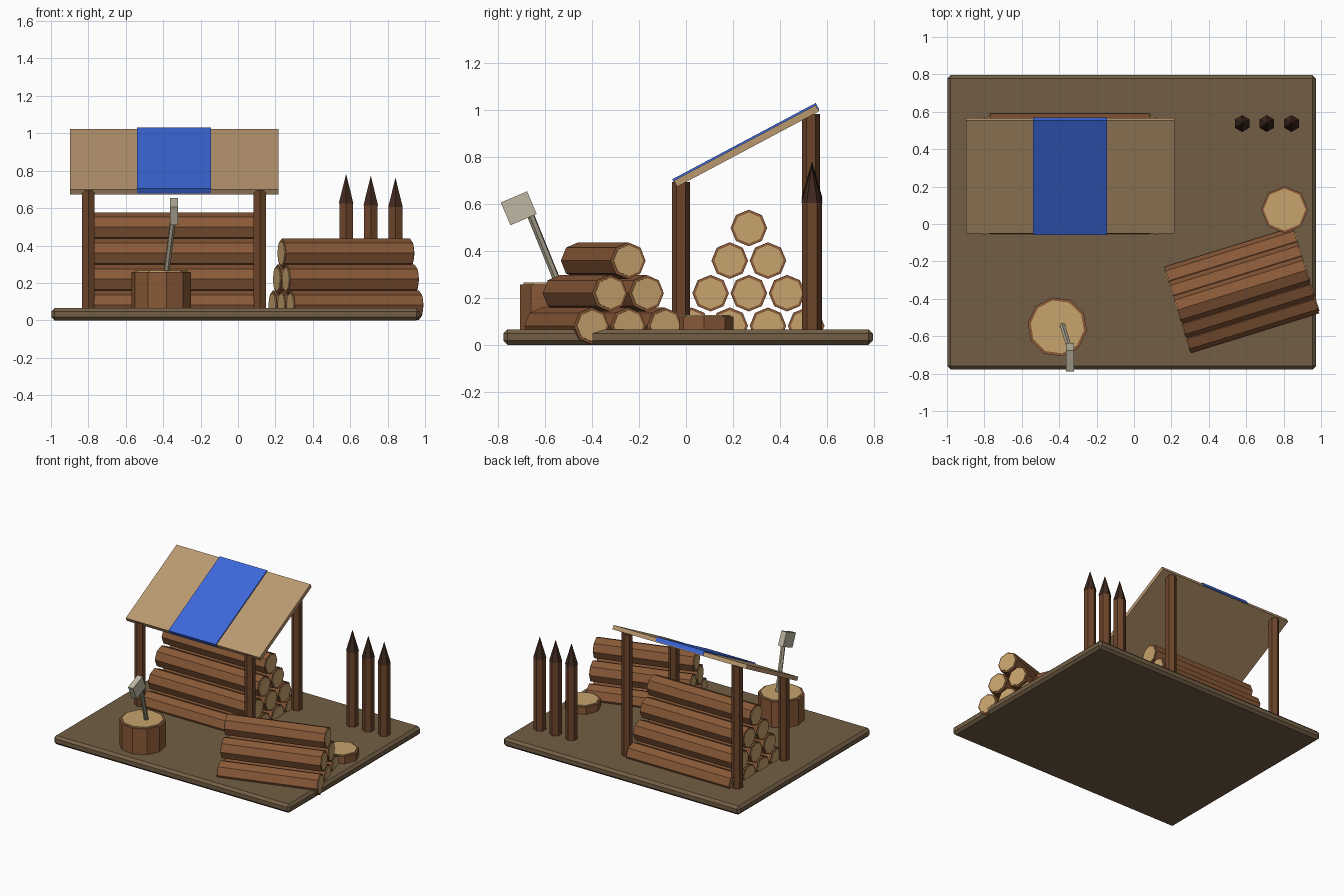
import bpy
from math import radians, cos, sin
from mathutils import Vector, Matrix

if "Cube" in bpy.data.objects:
    bpy.data.objects.remove(bpy.data.objects["Cube"])


def material(name, rgb):
    m = bpy.data.materials.new(name)
    lin = [c / 12.92 if c <= 0.04045 else ((c + 0.055) / 1.055) ** 2.4 for c in rgb]
    m.diffuse_color = (*lin, 1)
    m.use_nodes = True
    m.node_tree.nodes["Principled BSDF"].inputs["Base Color"].default_value = m.diffuse_color
    return m


EARTH = material("earth", (0.45, 0.37, 0.27))
BARK = material("bark", (0.54, 0.35, 0.22))
POST = material("post_wood", (0.43, 0.27, 0.17))
CUT = material("cut_wood", (0.78, 0.64, 0.43))
ROOF = material("roof_board", (0.73, 0.60, 0.44))
CLOTH = material("blue_cloth", (0.24, 0.41, 0.86))
TIP = material("charred_tip", (0.25, 0.16, 0.12))
METAL = material("axe_metal", (0.75, 0.72, 0.64))
HANDLE = material("axe_handle", (0.66, 0.63, 0.55))


def box(name, center, size, mat, tilt=0.0, bevel=0.0):
    bpy.ops.mesh.primitive_cube_add(size=1, location=center, rotation=(tilt, 0, 0))
    o = bpy.context.object
    o.name = name
    o.scale = size
    bpy.ops.object.transform_apply(location=False, rotation=False, scale=True)
    o.data.materials.append(mat)
    if bevel:
        b = o.modifiers.new("chamfer", 'BEVEL')
        b.width, b.segments = bevel, 1
    return o


def prism(name, p0, p1, r, sides, mat, spin=0.0, r2=None):
    """Faceted cylinder (or cone when r2 is given) running from p0 to p1."""
    p0, p1 = Vector(p0), Vector(p1)
    d = p1 - p0
    bpy.ops.mesh.primitive_cone_add(vertices=sides, radius1=r,
                                    radius2=r if r2 is None else r2, depth=d.length)
    o = bpy.context.object
    o.name = name
    turn = d.to_track_quat('Z', 'Y').to_matrix().to_4x4()
    o.matrix_world = Matrix.Translation((p0 + p1) / 2) @ turn @ Matrix.Rotation(spin, 4, 'Z')
    o.data.materials.append(mat)
    return o


def log_pile(name, cx, cy, angle, length, rows, z0=0.081, r=0.078, gap=0.163, rise=0.139):
    """Pyramid of logs; each has a slightly longer, thinner core showing as pale ends."""
    along = Vector((cos(angle), sin(angle), 0))
    across = Vector((-sin(angle), cos(angle), 0))
    for row in range(rows):
        n = rows - row
        for i in range(n):
            c = Vector((cx, cy, z0 + row * rise)) + across * (i - (n - 1) / 2) * gap
            half = along * (length / 2 - 0.005)
            core = along * (length / 2)
            prism(f"{name}_log_{row}_{i}", c - half, c + half, r, 8, BARK)
            prism(f"{name}_log_ends_{row}_{i}", c - core, c + core, r * 0.85, 8, CUT)


def stump(name, x, y, r, top, sides, spin):
    prism(name, (x, y, 0), (x, y, top), r, sides, BARK, spin)
    prism(name + "_cut_top", (x, y, top - 0.02), (x, y, top + 0.008), r * 0.9, sides, CUT, spin)


# Ground slab
box("ground_base", (-0.013, 0.009, 0.033), (1.97, 1.575, 0.066), EARTH, bevel=0.018)

# Shelter posts
for side, x in (("left", -0.80), ("right", 0.117)):
    prism(f"front_post_{side}", (x, -0.022, 0.02), (x, -0.022, 0.695), 0.038, 6, POST)
    prism(f"back_post_{side}", (x, 0.533, 0.02), (x, 0.533, 0.985), 0.038, 6, POST)

# Sloping roof with a blue cloth strip over its middle
slope = radians(28)
up = Vector((0, -sin(slope), cos(slope)))
mid = Vector((-0.342, 0.258, 0.848))
box("roof", mid, (1.115, 0.685, 0.03), ROOF, slope)
box("roof_cloth", mid + Vector((0, 0, 0)) + up * 0.007, (0.395, 0.693, 0.032), CLOTH, slope)

# Firewood under the shelter and the loose pile in front
log_pile("shelter", -0.342, 0.268, 0, 0.865, 4)
log_pile("front_pile", 0.577, -0.353, radians(17.2), 0.727, 3)

# Chopping block and low stump
stump("chopping_block", -0.41, -0.55, 0.16, 0.258, 10, radians(10))
stump("low_stump", 0.805, 0.077, 0.125, 0.12, 8, 0)

# Axe stuck in the chopping block
prism("axe_handle", (-0.385, -0.534, 0.235), (-0.342, -0.674, 0.58), 0.016, 6, HANDLE)
box("axe_head", (-0.342, -0.713, 0.582), (0.042, 0.122, 0.105), METAL, radians(23))

# Sharpened stakes
for i, x in enumerate((0.578, 0.710, 0.842)):
    h = 0.63 - i * 0.01
    prism(f"stake_{i}", (x, 0.537, 0), (x, 0.537, h), 0.042, 6, POST)
    prism(f"stake_tip_{i}", (x, 0.537, h - 0.005), (x, 0.537, h + 0.153), 0.045, 6, TIP, r2=0)
